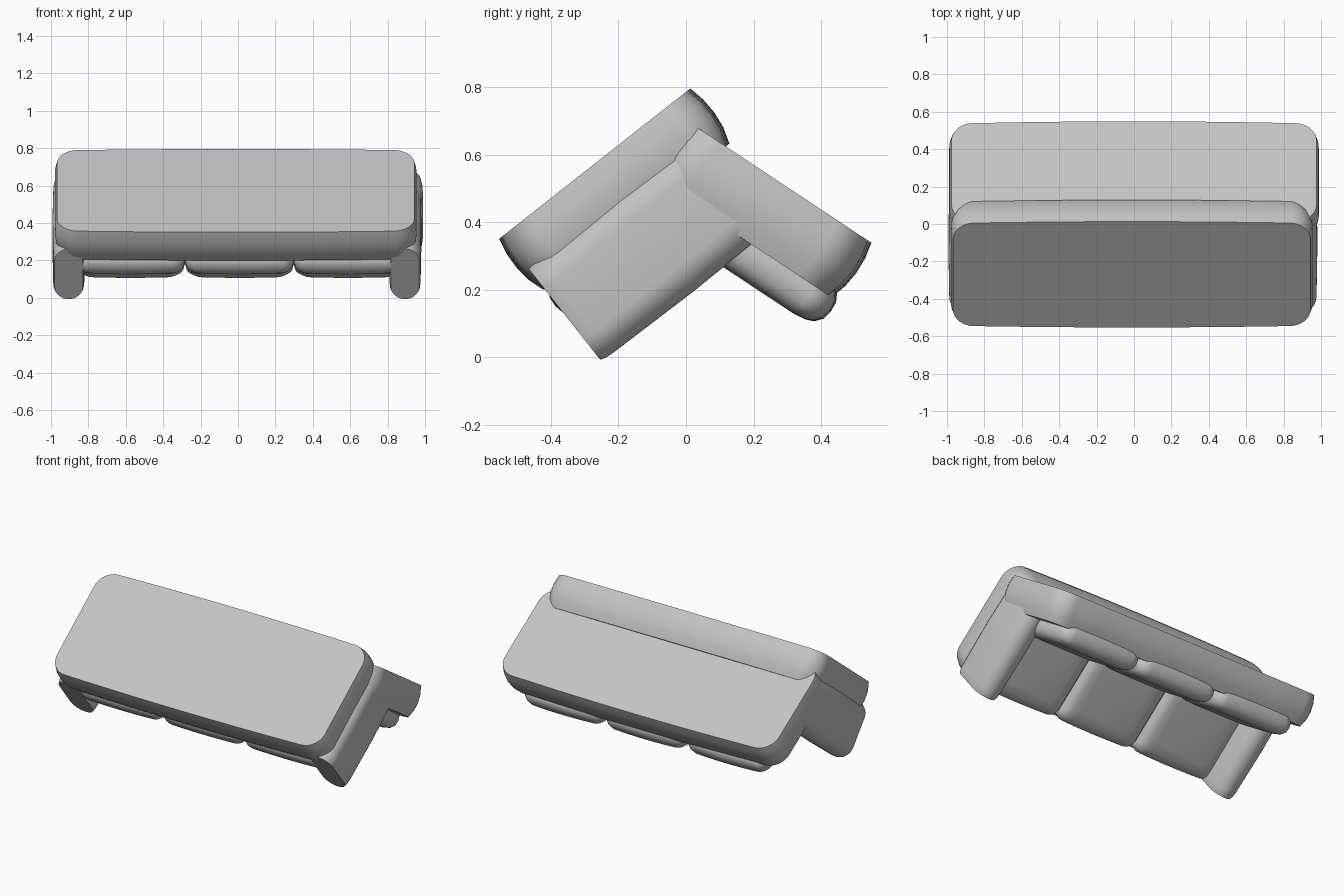
import bpy, bmesh, math
from mathutils import Vector

if "Cube" in bpy.data.objects:
    bpy.data.objects.remove(bpy.data.objects["Cube"])

grey = bpy.data.materials.new("grey_fabric")
grey.diffuse_color = (0.55, 0.55, 0.55, 1)
grey.use_nodes = True
grey.node_tree.nodes["Principled BSDF"].inputs["Base Color"].default_value = grey.diffuse_color

# Tilted frames: the base (along U, depth N) and the backrest (along V, depth M)
X = Vector((1, 0, 0))
U, N = Vector((0, 0.786, 0.618)), Vector((0, 0.618, -0.786))
V, M = Vector((0, 0.834, -0.552)), Vector((0, -0.552, -0.834))
BASE, BACK = Vector((0, -0.55, 0.353)), Vector((0, 0.0, 0.702))


def outline(a, b, r, bulge, inset):
    """Rounded rectangle with gently bowed long edges."""
    a, b, r = a - inset, b - inset, max(r - inset * 0.3, 0.01)
    r = min(r, a, b)
    pts = []
    for sx, sy, start in ((1, 1, 0), (-1, 1, 90), (-1, -1, 180), (1, -1, 270)):
        for i in range(9):
            t = math.radians(start + i * 90 / 8)
            pts.append((sx * (a - r) + r * math.cos(t), sy * (b - r) + r * math.sin(t)))
        if sx * sy > 0:  # extra points along the long edges for the bow
            for k in range(1, 8):
                pts.append((sx * (a - r) * (1 - k / 4), sy * b))
    return [(x + 0.4 * bulge * (x / a) * (1 - (y / b) ** 2),
             y + bulge * (y / b) * (1 - (x / a) ** 2)) for x, y in pts]


def loft(name, origin, ax, ay, depth, a, b, r, bulge, levels):
    """Stack of outlines; levels are (depth, inset)."""
    bm = bmesh.new()
    rings = []
    for d, inset in levels:
        rings.append([bm.verts.new(origin + ax * x + ay * y + depth * d)
                      for x, y in outline(a, b, r, bulge, inset)])
    n = len(rings[0])
    for lo, hi in zip(rings, rings[1:]):
        for i in range(n):
            bm.faces.new((lo[i], lo[(i + 1) % n], hi[(i + 1) % n], hi[i]))
    bm.faces.new(rings[0])
    bm.faces.new(rings[-1])
    bmesh.ops.recalc_face_normals(bm, faces=bm.faces)
    me = bpy.data.meshes.new(name)
    bm.to_mesh(me)
    bm.free()
    me.materials.append(grey)
    ob = bpy.data.objects.new(name, me)
    bpy.context.collection.objects.link(ob)
    bpy.ops.object.select_all(action='DESELECT')
    ob.select_set(True)
    bpy.context.view_layer.objects.active = ob
    bpy.ops.object.shade_smooth_by_angle(angle=math.radians(42))
    return ob


# Base slab and backrest slab
slab = [(0, 0.012), (0.05, 0.002), (0.10, 0), (0.15, 0.006), (0.2, 0.022)]
loft("base", BASE + X * -0.012 + U * 0.356, X, U, N, 0.965, 0.36, 0.11, 0.012, slab)
loft("backrest", BACK + V * 0.33, X, V, M, 0.985, 0.325, 0.11, 0.015, slab)

# Three seat cushions and three back cushions
pillow = [(0, 0.04), (0.015, 0.015), (0.04, 0.002), (0.07, 0), (0.1, 0.006),
          (0.122, 0.025), (0.132, 0.05), (0.137, 0.09)]
for i, cx in enumerate((-0.575, 0.008, 0.588)):
    loft(f"seat_cushion_{i + 1}", BASE + X * cx + U * 0.335 + N * 0.19,
         X, U, N, 0.288, 0.325, 0.06, 0.006, pillow)
    loft(f"back_cushion_{i + 1}", BACK + X * cx + V * 0.42 + M * 0.165,
         X, V, M, 0.288, 0.24, 0.07, 0.01, pillow)

# Rolled arms with flat front ends
for name, cx in (("left_arm", -0.905), ("right_arm", 0.893)):
    loft(name, BASE + X * cx + N * 0.295, X, N, U, 0.082, 0.175, 0.08, 0.004,
         [(0.01, 0.008), (0.03, 0.002), (0.06, 0), (0.35, -0.004), (0.6, 0), (0.66, 0.01)])
